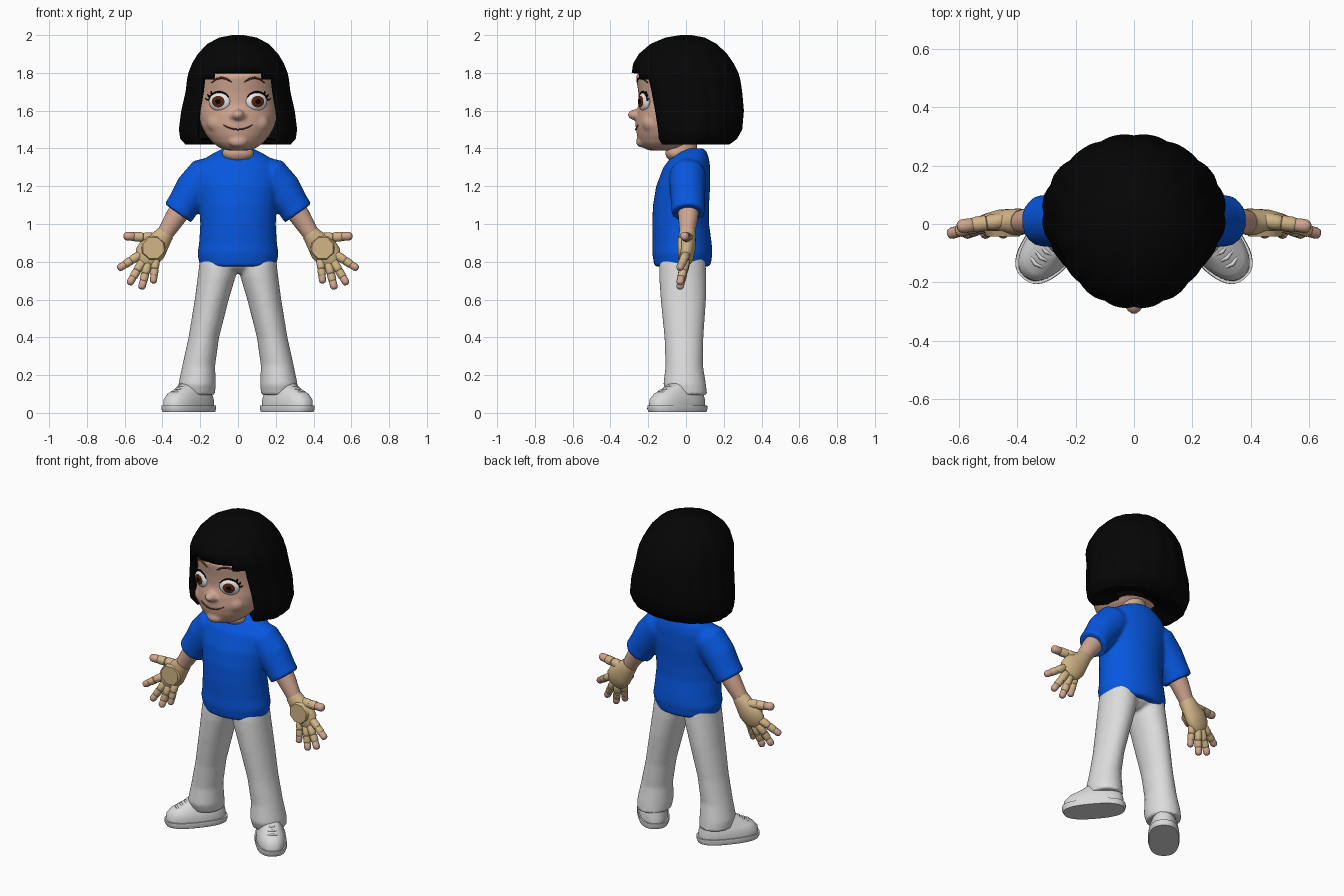
import bpy, bmesh, math
from mathutils import Matrix, Vector

if "Cube" in bpy.data.objects:
    bpy.data.objects.remove(bpy.data.objects["Cube"])


def material(name, *rgb):
    m = bpy.data.materials.new(name)
    m.use_nodes = True
    m.diffuse_color = (*rgb, 1)
    m.node_tree.nodes["Principled BSDF"].inputs["Base Color"].default_value = (*rgb, 1)
    return m


SKIN = material("skin", .63, .38, .28)
BLACK = material("hair black", .0015, .0015, .0015)
BLUE = material("shirt blue", .002, .095, .74)
GREY = material("trouser white", .72, .72, .72)
SHOE = material("shoe white", .7, .7, .7)
TAN = material("glove tan", .64, .46, .24)
WHITE = material("eye white", .8, .8, .8)
IRIS = material("iris brown", .1, .018, .005)
BROWN = material("brow brown", .09, .025, .015)


def rings(rows, x=0):
    """Level rings from rows of height, half width, front y, back y."""
    return [((x, (f + b) / 2, z), rx, (b - f) / 2, 0) for z, rx, f, b in rows]


def loft(bm, sections, n=40, power=1.0):
    """Skin a closed tube through rings (centre, rx, ry, tilt about y)."""
    loops = []
    for (x, y, z), rx, ry, tilt in sections:
        t, loop = math.radians(tilt), []
        for i in range(n):
            a = math.tau * i / n
            c, s = (math.copysign(abs(v) ** power, v) for v in (math.cos(a), math.sin(a)))
            loop.append(bm.verts.new((x + rx * c * math.cos(t), y + ry * s,
                                      z + rx * c * math.sin(t))))
        loops.append(loop)
    for p, q in zip(loops, loops[1:]):
        for i in range(n):
            j = (i + 1) % n
            bm.faces.new((p[i], p[j], q[j], q[i]))
    bm.faces.new(loops[0][::-1])
    bm.faces.new(loops[-1])
    return [v for loop in loops for v in loop]


def ball(bm, centre, size):
    m = Matrix.Translation(centre) @ Matrix.Diagonal((*size, 1))
    bmesh.ops.create_uvsphere(bm, u_segments=24, v_segments=16, radius=1, matrix=m)


def segment(bm, a, b, r):
    """A rounded rod from a to b."""
    turn = (b - a).to_track_quat('Z', 'Y').to_matrix().to_4x4()
    h = (b - a).length
    verts = loft(bm, [((0, 0, h * t), r * k, r * k, 0)
                      for t, k in ((0, .75), (.1, 1), (.7, 1), (.9, .8), (1, .4))], 14)
    bmesh.ops.transform(bm, matrix=Matrix.Translation(a) @ turn, verts=verts)


def finish(name, bm, mats, mirror=False, voxel=0, recalc=True):
    if recalc:
        bmesh.ops.recalc_face_normals(bm, faces=bm.faces[:])
    me = bpy.data.meshes.new(name)
    bm.to_mesh(me)
    bm.free()
    for m in mats:
        me.materials.append(m)
    ob = bpy.data.objects.new(name, me)
    bpy.context.collection.objects.link(ob)
    bpy.ops.object.select_all(action='DESELECT')
    ob.select_set(True)
    bpy.context.view_layer.objects.active = ob
    bpy.ops.object.shade_smooth_by_angle(angle=math.radians(45))
    if mirror:
        ob.modifiers.new("mirror", 'MIRROR').use_mirror_merge = False
    if voxel:
        r = ob.modifiers.new("blend", 'REMESH')
        r.mode, r.voxel_size, r.use_smooth_shade = 'VOXEL', voxel, True
        s = ob.modifiers.new("soften", 'SMOOTH')
        s.factor, s.iterations = .5, 5
    return ob


def lines(name, paths, r, mat, mirror=True):
    """Thin tapered strokes."""
    cu = bpy.data.curves.new(name, 'CURVE')
    cu.dimensions, cu.bevel_depth, cu.bevel_resolution = '3D', r, 2
    cu.use_fill_caps = True
    cu.materials.append(mat)
    for pts in paths:
        sp = cu.splines.new('POLY')
        sp.points.add(len(pts) - 1)
        for i, (p, co) in enumerate(zip(sp.points, pts)):
            p.co = (*co, 1)
            p.radius = .5 + .5 * math.sin(math.pi * i / (len(pts) - 1))
    ob = bpy.data.objects.new(name, cu)
    bpy.context.collection.objects.link(ob)
    if mirror:
        ob.modifiers.new("mirror", 'MIRROR')


# Head with nose
HEAD = [(1.39, .06, -.2, -.06), (1.405, .1, -.225, -.02), (1.43, .135, -.245, .03),
        (1.47, .168, -.26, .08), (1.52, .195, -.268, .12), (1.58, .208, -.262, .15),
        (1.64, .209, -.25, .17), (1.7, .207, -.253, .18), (1.78, .205, -.265, .18),
        (1.85, .18, -.22, .17), (1.9, .13, -.15, .1)]


def face_y(x, z):
    for lo, hi in zip(HEAD, HEAD[1:]):
        if lo[0] <= z <= hi[0]:
            t = (z - lo[0]) / (hi[0] - lo[0])
            rx, f, b = (u + (v - u) * t for u, v in zip(lo[1:], hi[1:]))
            return (f + b) / 2 - (b - f) / 2 * math.sqrt(1 - (x / rx) ** 2)


bm = bmesh.new()
loft(bm, rings(HEAD), 48)
ball(bm, (0, -.272, 1.578), (.032, .036, .028))
for s in (-1, 1):
    ball(bm, (s * .027, -.255, 1.572), (.02, .025, .018))
    ball(bm, (s * .1, -.185, 1.535), (.065, .05, .055))
ball(bm, (0, -.235, 1.435), (.05, .03, .03))
finish("head", bm, [SKIN], voxel=.009)

# Eyes, painted by distance from the gaze axis
place = (Matrix.Translation((.097, face_y(.097, 1.648) + .005, 1.648))
         @ Matrix.Rotation(math.radians(22), 4, 'Z'))
bm = bmesh.new()
bmesh.ops.create_uvsphere(bm, u_segments=32, v_segments=24, radius=1)
for f in bm.faces:
    c = f.calc_center_median()
    d = math.hypot(c.x, c.y)
    f.material_index = 0 if c.z < 0 or d > .64 else 1 if d > .31 else 2
bm.transform(place @ Matrix.Diagonal((.06, .026, .05, 1)) @ Matrix.Rotation(math.pi / 2, 4, 'X'))
finish("eyes", bm, [WHITE, IRIS, BLACK], mirror=True)


def rim(deg, k=1.0):
    a = math.radians(deg)
    return place @ Vector((.061 * k * math.cos(a), -.008, .051 * k * math.sin(a)))


lines("eyelashes", [[rim(a) for a in range(5, 170, 15)]]
      + [[rim(a), rim(a, 1.15), rim(a + 5, 1.35)] for a in (10, 30, 50)], .005, BLACK)
lines("eyebrows", [[(x, face_y(x, z) - .002, z) for x, z in
                    ((.035, 1.752), (.06, 1.768), (.09, 1.775), (.12, 1.765), (.14, 1.748))]],
      .006, BROWN)
smile = [(i * .013, 1.5 + .0007 * i * i) for i in range(-6, 7)]
lines("mouth", [[(x, face_y(x, z) - .001, z) for x, z in smile]], .004, BROWN, False)

# Bobbed hair: a grooved shell, open over the face
bm = bmesh.new()
BOB = [(2, .03, -.03, .03), (1.987, .1, -.11, .1), (1.953, .165, -.19, .165), (1.9, .215, -.252, .22),
       (1.85, .245, -.282, .255), (1.8, .265, -.29, .28), (1.765, .272, -.285, .29),
       (1.7, .28, -.27, .3), (1.6, .303, -.25, .309), (1.5, .316, -.23, .3),
       (1.45, .308, -.22, .272), (1.42, .28, -.19, .23), (1.44, .12, -.06, .1)]
N = 96
loops = []
for z, rx, f, b in BOB:
    loop = []
    for i in range(N):
        a = math.tau * i / N
        k = 1 - .022 * abs(math.cos(8 * a)) ** 6
        loop.append(bm.verts.new((rx * k * math.sin(a), (f + b) / 2 - (b - f) / 2 * k * math.cos(a), z)))
    loops.append(loop)
bm.faces.new(loops[0])
for r in range(len(BOB) - 1):
    for i in range(N):
        off = min(i, N - 1 - i)
        if off < 12 and r >= (5 if off < 8 else 6):
            continue
        j, p, q = (i + 1) % N, loops[r], loops[r + 1]
        bm.faces.new((p[i], q[i], q[j], p[j]))
loose = [v for v in bm.verts if not v.link_faces]
bmesh.ops.delete(bm, geom=loose, context='VERTS')
hair = finish("hair", bm, [BLACK], recalc=False)
shell = hair.modifiers.new("thickness", 'SOLIDIFY')
shell.thickness, shell.offset = .022, -1

# Neck and forearms
bm = bmesh.new()
loft(bm, rings([(1.28, .085, -.07, .07), (1.35, .075, -.075, .06), (1.48, .075, -.08, .06)]))
ball(bm, (0, -.055, 1.375), (.085, .055, .046))
finish("neck", bm, [SKIN], voxel=.009)
bm = bmesh.new()
loft(bm, [((.28, .012, 1.11), .06, .06, 35), ((.335, .012, 1.03), .054, .052, 35),
          ((.395, .006, .935), .042, .038, 35)], 24)
finish("forearms", bm, [SKIN], mirror=True)

# Shirt with sleeves
bm = bmesh.new()
loft(bm, rings([(.775, .195, -.165, .125), (.79, .205, -.17, .132), (.845, .215, -.179, .14),
                (.9, .206, -.177, .136), (1, .2, -.179, .122), (1.1, .204, -.175, .122),
                (1.2, .216, -.158, .128), (1.3, .215, -.12, .128), (1.345, .18, -.085, .122),
                (1.378, .125, -.05, .112), (1.4, .08, -.01, .095)]))
for s in (-1, 1):
    loft(bm, [((s * .1, .01, 1.28), .085, .08, s * 65), ((s * .17, .008, 1.255), .103, .098, s * 50),
              ((s * .237, .009, 1.18), .1, .094, s * 38), ((s * .29, .011, 1.1), .087, .089, s * 35),
              ((s * .318, .011, 1.057), .086, .088, s * 35)])
finish("shirt", bm, [BLUE], voxel=.01)

# Trousers
bm = bmesh.new()
loft(bm, rings([(.74, .04, -.09, .05), (.77, .12, -.13, .09), (.8, .197, -.14, .105), (.86, .185, -.13, .1)]))
LEG = [(.095, .095, .217, -.1, .112), (.15, .099, .217, -.12, .106), (.25, .087, .208, -.108, .09),
       (.4, .081, .181, -.114, .092), (.6, .09, .139, -.134, .106), (.72, .1, .113, -.142, .107),
       (.78, .102, .104, -.142, .105), (.84, .098, .1, -.13, .1)]
for s in (-1, 1):
    loft(bm, [rings([(z, r, f, b)], s * x)[0] for z, r, x, f, b in LEG])
finish("trousers", bm, [GREY], voxel=.01)

# Shoes, turned outwards
turn = Matrix.Translation((.26, -.045, 0)) @ Matrix.Rotation(math.radians(40), 4, 'Z')
bm = bmesh.new()
loft(bm, rings([(.004, .086, -.176, .176), (.02, .091, -.185, .182), (.038, .089, -.185, .182)]), power=.8)
loft(bm, rings([(.036, .083, -.177, .173), (.07, .084, -.174, .17), (.1, .072, -.148, .163),
                (.127, .062, -.088, .157), (.165, .054, -.03, .14)]), power=.85)
bm.transform(turn)
finish("shoes", bm, [SHOE], mirror=True)
lines("laces", [[turn @ Vector((x, y + abs(x) * .3, z - abs(x) * .35)) for x in (-.045, -.02, 0, .02, .045)]
                for y, z in ((-.12, .118), (-.092, .13), (-.065, .144))], .007, SHOE)

# Gloves with bare fingertips
bm, tips = bmesh.new(), bmesh.new()
loft(bm, [((.383, .007, .953), .047, .043, 35), ((.392, .007, .94), .049, .046, 35),
          ((.412, .008, .915), .058, .044, 38), ((.45, .008, .87), .076, .042, 40),
          ((.486, .003, .825), .07, .036, 40), ((.505, -.003, .8), .045, .022, 40)], 24)
FINGERS = [((.425, .015, .925), (.605, -.01, .937), .026), ((.515, 0, .84), (.635, -.035, .762), .022),
           ((.5, 0, .81), (.578, -.035, .68), .022), ((.475, 0, .8), (.512, -.035, .655), .022),
           ((.435, 0, .82), (.449, -.035, .687), .021)]
for base, tip, r in FINGERS:
    base, tip = Vector(base), Vector(tip)
    for lo, hi, k in ((0, .5, 1.05), (.42, .76, 1)):
        segment(bm, base.lerp(tip, lo), base.lerp(tip, hi), r * k)
    segment(tips, base.lerp(tip, .68), tip, r * .9)
finish("gloves", bm, [TAN], mirror=True)
finish("fingertips", tips, [SKIN], mirror=True)

# Raised palm pads
bm = bmesh.new()
pad = (Matrix.Translation((.448, -.033, .873)) @ Matrix.Rotation(math.radians(25), 4, 'Y')
       @ Matrix.Rotation(math.pi / 2, 4, 'X'))
bmesh.ops.create_cone(bm, cap_ends=True, segments=8, radius1=.068, radius2=.06, depth=.02, matrix=pad)
finish("palm_pads", bm, [TAN], mirror=True)
